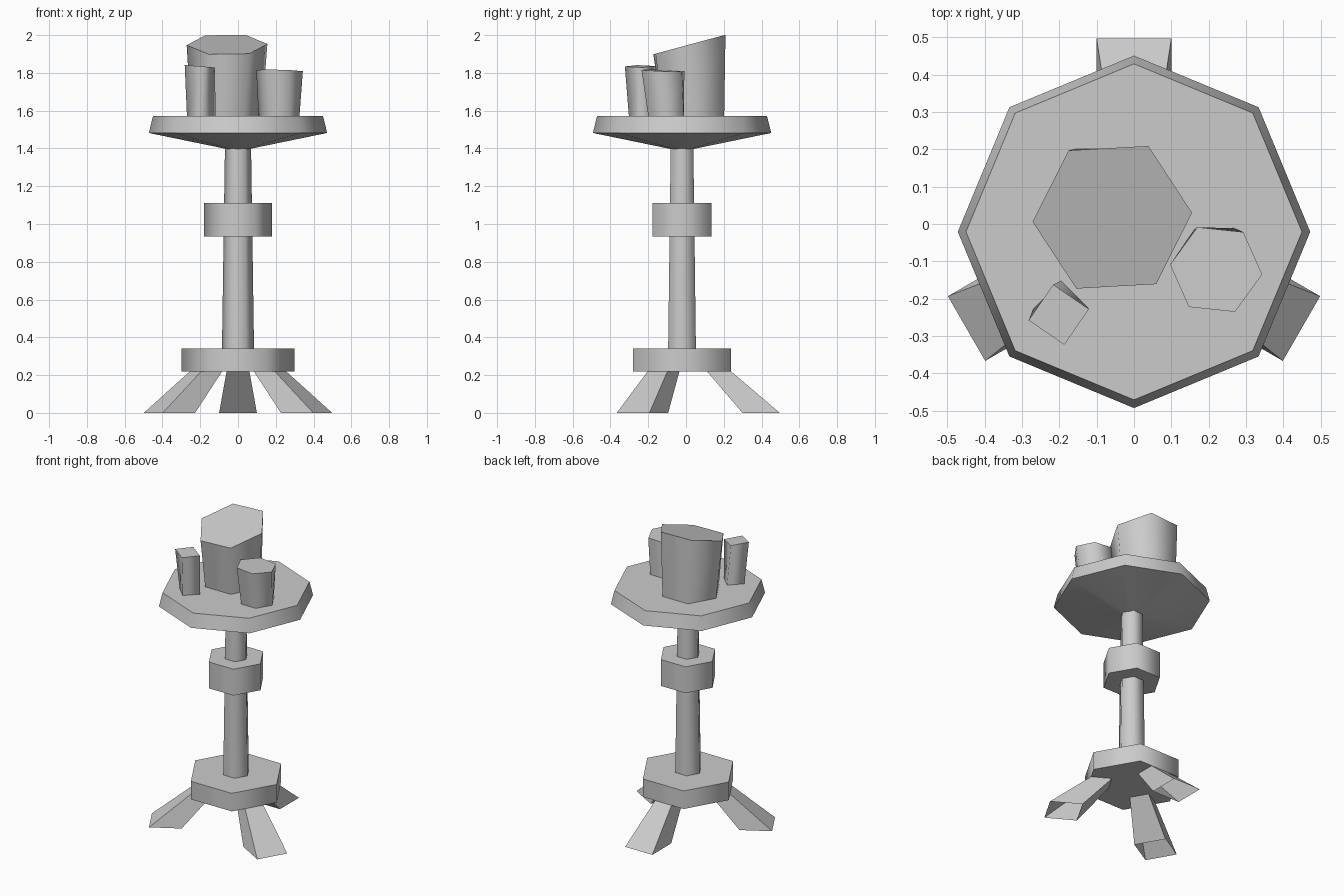
import bpy, bmesh
from math import cos, sin, pi, radians
from mathutils import Matrix, Vector

if "Cube" in bpy.data.objects:
    bpy.data.objects.remove(bpy.data.objects["Cube"])

grey = bpy.data.materials.new("plain grey")
grey.use_nodes = True
grey.diffuse_color = (0.6, 0.6, 0.6, 1)
grey.node_tree.nodes["Principled BSDF"].inputs["Base Color"].default_value = (0.6, 0.6, 0.6, 1)

AXIS_Y = -0.021  # the stand's axis


def ring(sides, radius, x, y, z, turn=0):
    """Regular polygon of points at one height."""
    return [Vector((x + radius * cos(radians(turn) + 2 * pi * i / sides),
                    y + radius * sin(radians(turn) + 2 * pi * i / sides), z))
            for i in range(sides)]


def loft(name, rings, smooth=True, open_bottom=False):
    """Skin a stack of rings, with soft sides and crisp rims."""
    bm = bmesh.new()
    loops = [[bm.verts.new(p) for p in r] for r in rings]
    n = len(loops[0])
    for low, high in zip(loops, loops[1:]):
        for i in range(n):
            j = (i + 1) % n
            face = bm.faces.new((low[i], low[j], high[j], high[i]))
            face.smooth = smooth
    if not open_bottom:
        bm.faces.new(loops[0][::-1])
    bm.faces.new(loops[-1])
    for loop in loops:
        for i in range(n):
            bm.edges.get((loop[i], loop[(i + 1) % n])).smooth = False
    mesh = bpy.data.meshes.new(name)
    bm.to_mesh(mesh)
    bm.free()
    mesh.materials.append(grey)
    obj = bpy.data.objects.new(name, mesh)
    bpy.context.collection.objects.link(obj)
    return obj


def turned(name, sides, *profile):
    """Part on the stand's axis from (radius, height) pairs."""
    loft(name, [ring(sides, r, 0, AXIS_Y, z) for r, z in profile])


# Stand: base, post, collar and table top
turned("base", 6, (0.30, 0.22), (0.30, 0.34))
turned("post", 6, (0.085, 0.33), (0.069, 1.42))
turned("collar", 6, (0.18, 0.935), (0.18, 1.11))
turned("table_top", 8, (0.05, 1.395), (0.472, 1.482), (0.45, 1.572))


# Three splayed legs, hollow at the foot
def leg_section(inner, outer, half, z):
    return [Vector((inner, -half, z)), Vector((outer, -half, z)),
            Vector((outer, half, z)), Vector((inner, half, z))]


for name, angle in (("back_leg", 90), ("right_leg", 210), ("left_leg", 330)):
    place = Matrix.Translation((0, AXIS_Y, 0)) @ Matrix.Rotation(radians(angle), 4, "Z")
    sections = (leg_section(0.32, 0.518, 0.10, 0), leg_section(0.13, 0.257, 0.06, 0.222))
    loft(name, [[place @ p for p in s] for s in sections], smooth=False, open_bottom=True)


# Flared blocks with slanted tops
def block(name, sides, foot, head, slope, foot_turn=0, head_turn=0):
    top = ring(sides, head[0], *head[1:], turn=head_turn)
    for p in top:
        p.z += slope[0] * (p.x - head[1]) + slope[1] * (p.y - head[2])
    loft(name, [ring(sides, *foot, 1.565, turn=foot_turn), top])


block("large_block", 6, (0.187, -0.062, 0.040), (0.214, -0.058, 0.018, 1.95),
      (0, 0.27), head_turn=3.2)
block("medium_block", 6, (0.108, 0.217, -0.105), (0.124, 0.220, -0.122, 1.812),
      (-0.03, -0.04), head_turn=-6)
block("thin_block", 4, (0.075, -0.195, -0.227), (0.082, -0.2015, -0.243, 1.835),
      (-0.08, 0), head_turn=10.5)
